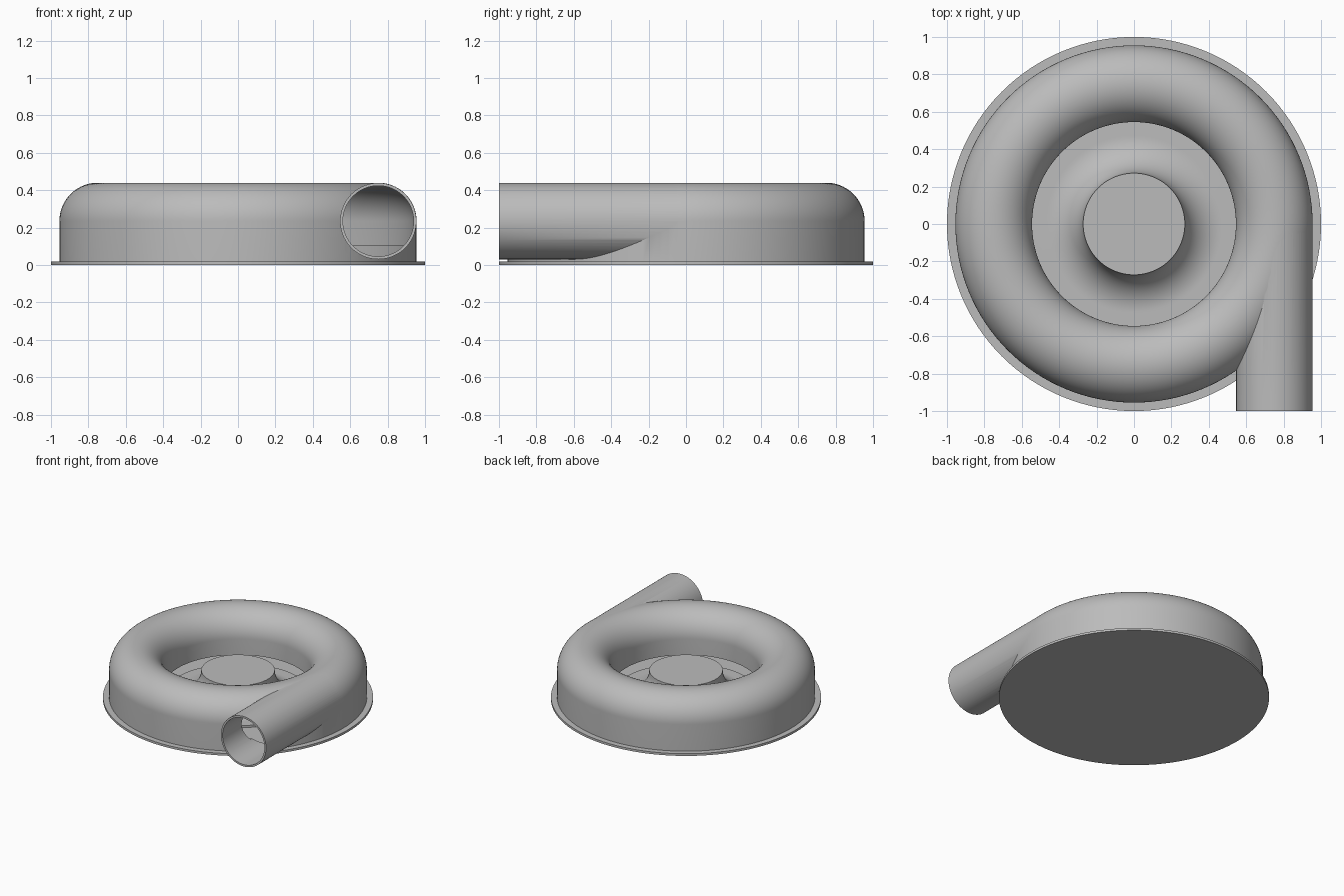
import bpy, bmesh, math
from mathutils import Matrix

cube = bpy.data.objects.get("Cube")
if cube:
    bpy.data.objects.remove(cube, do_unlink=True)

SEGMENTS = 128
RING, AXIS_Z = 0.75, 0.235      # scroll centre line
OUTER, BORE = 0.205, 0.19       # scroll tube radii

grey = bpy.data.materials.new("grey metal")
grey.use_nodes = True
grey.diffuse_color = (0.5, 0.5, 0.5, 1)
grey.node_tree.nodes["Principled BSDF"].inputs["Base Color"].default_value = (0.5, 0.5, 0.5, 1)


def finish(name, bm):
    bmesh.ops.recalc_face_normals(bm, faces=bm.faces)
    mesh = bpy.data.meshes.new(name)
    bm.to_mesh(mesh)
    bm.free()
    mesh.materials.append(grey)
    obj = bpy.data.objects.new(name, mesh)
    bpy.context.collection.objects.link(obj)
    return obj


def arc(cx, cz, radius, start, end, steps=24):
    angles = [math.radians(start + (end - start) * i / steps) for i in range(steps + 1)]
    return [(cx + radius * math.cos(a), cz + radius * math.sin(a)) for a in angles]


def revolve(name, profile, closed=False):
    """Spin an (r, z) profile around the vertical axis."""
    bm = bmesh.new()
    verts = [bm.verts.new((r, 0, z)) for r, z in profile]
    pairs = list(zip(verts, verts[1:]))
    if closed:
        pairs.append((verts[-1], verts[0]))
    edges = [bm.edges.new(p) for p in pairs]
    bmesh.ops.spin(bm, geom=verts + edges, cent=(0, 0, 0), axis=(0, 0, 1),
                   angle=2 * math.pi, steps=SEGMENTS, use_duplicate=False)
    bmesh.ops.remove_doubles(bm, verts=bm.verts, dist=0.00001)
    return finish(name, bm)


def pipe(name, radius, y0, y1):
    """Solid cylinder along y on the outlet axis."""
    bm = bmesh.new()
    place = Matrix.Translation((RING, (y0 + y1) / 2, AXIS_Z)) @ Matrix.Rotation(math.pi / 2, 4, 'X')
    bmesh.ops.create_cone(bm, cap_ends=True, segments=72, radius1=radius, radius2=radius,
                          depth=y1 - y0, matrix=place)
    return finish(name, bm)


def boolean(target, other, operation):
    mod = target.modifiers.new(operation.lower(), 'BOOLEAN')
    mod.operation, mod.solver, mod.object = operation, 'EXACT', other
    bpy.context.view_layer.objects.active = target
    bpy.ops.object.modifier_apply(modifier=mod.name)
    bpy.data.objects.remove(other, do_unlink=True)


# Base flange
base = revolve("base_plate", [(0, 0), (1, 0), (1, 0.018), (0, 0.018)])

# Scroll housing with tangential outlet, hollowed afterwards
housing = revolve("scroll_housing",
                  [(RING - OUTER, 0.012)] + arc(RING, AXIS_Z, OUTER, 180, 0, 48)
                  + [(RING + OUTER, 0.012)], closed=True)
boolean(housing, pipe("outlet", OUTER - 0.001, -1, 0), 'UNION')

# Channel open to the eye below the inner wall, with a collar at the outer foot
LIP = 0.105
cavity = revolve("channel_cutter",
                 [(0.5, -0.02), (0.5, LIP), (RING - BORE, LIP)]
                 + arc(RING, AXIS_Z, BORE, 180, 0, 48)
                 + [(RING + BORE, LIP), (0.925, LIP), (0.925, -0.02)], closed=True)
boolean(housing, cavity, 'DIFFERENCE')
boolean(housing, pipe("bore_cutter", BORE - 0.001, -1.1, -0.01), 'DIFFERENCE')

# Central hub with a concave flare down to its disc
hub = revolve("hub", [(0, AXIS_Z)] + arc(0.472, AXIS_Z, 0.2, 180, 270)
              + [(0.545, 0.035), (0.545, 0.01), (0, 0.01)])

for obj in (base, housing, hub):
    bpy.ops.object.select_all(action='DESELECT')
    obj.select_set(True)
    bpy.context.view_layer.objects.active = obj
    bpy.ops.object.shade_smooth_by_angle(angle=math.radians(30))
